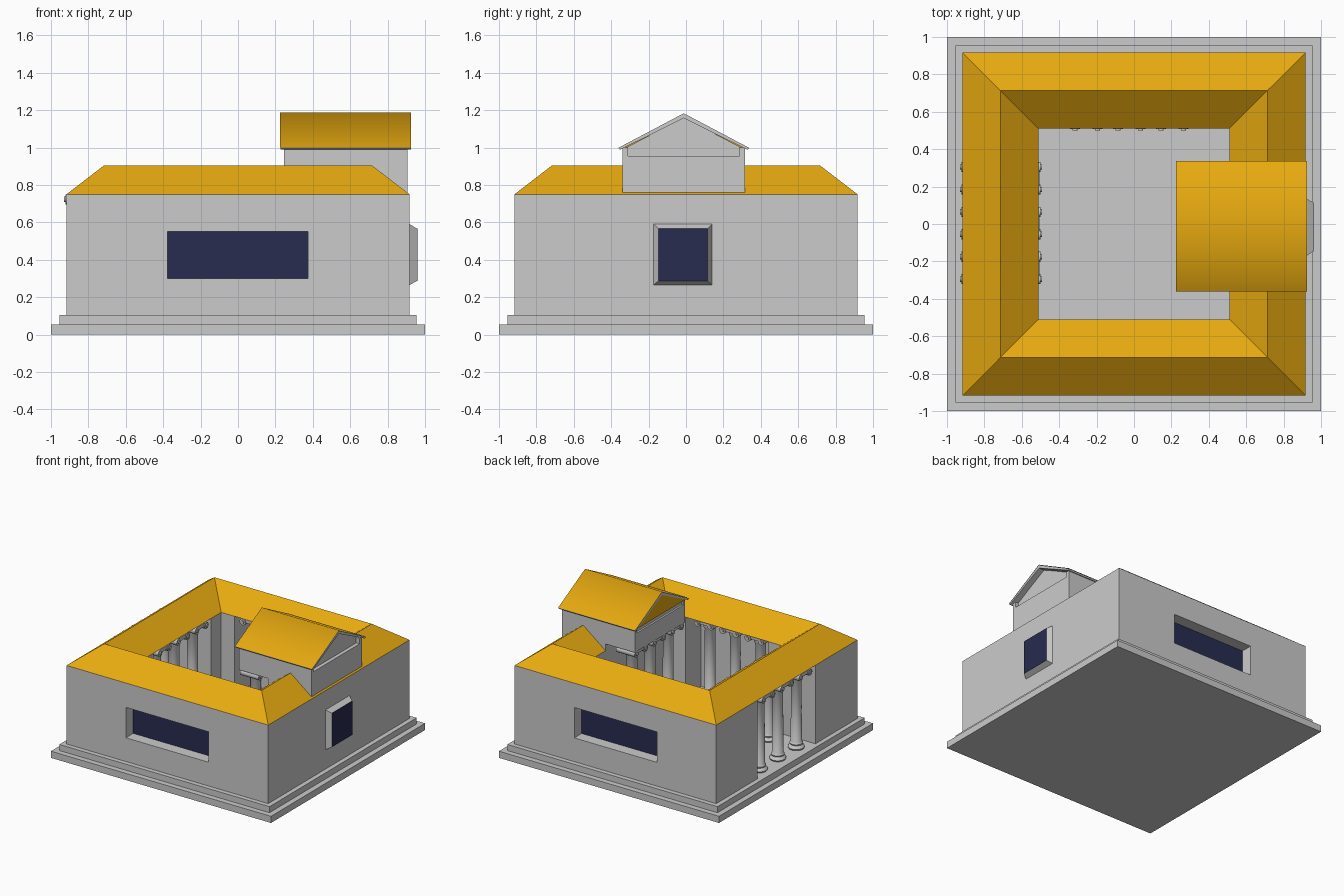
import bpy, bmesh, math
from mathutils import Matrix

if "Cube" in bpy.data.objects:
    bpy.data.objects.remove(bpy.data.objects["Cube"])


def material(name, rgb):
    m = bpy.data.materials.new(name)
    m.diffuse_color = (*rgb, 1)
    m.use_nodes = True
    m.node_tree.nodes["Principled BSDF"].inputs["Base Color"].default_value = m.diffuse_color
    return m


ORANGE = material("orange_tile", (0.80, 0.40, 0.005))
NAVY = material("dark_glass", (0.02, 0.025, 0.08))


def finish(name, bm, mat=None, smooth=False):
    if not smooth:
        bmesh.ops.recalc_face_normals(bm, faces=bm.faces)
    me = bpy.data.meshes.new(name)
    bm.to_mesh(me)
    bm.free()
    if mat:
        me.materials.append(mat)
    ob = bpy.data.objects.new(name, me)
    bpy.context.collection.objects.link(ob)
    return ob


def add_box(bm, x0, x1, y0, y1, z0, z1):
    m = Matrix.Translation(((x0 + x1) / 2, (y0 + y1) / 2, (z0 + z1) / 2))
    bmesh.ops.create_cube(bm, size=1, matrix=m @ Matrix.Diagonal((x1 - x0, y1 - y0, z1 - z0, 1)))


def box(name, *dims, mat=None):
    bm = bmesh.new()
    add_box(bm, *dims)
    return finish(name, bm, mat)


def prism(name, yz, x0, x1, mat=None):
    """Extrude a y/z outline along x."""
    bm = bmesh.new()
    a = [bm.verts.new((x0, y, z)) for y, z in yz]
    b = [bm.verts.new((x1, y, z)) for y, z in yz]
    bm.faces.new(a)
    bm.faces.new(b)
    for i in range(len(a)):
        j = (i + 1) % len(a)
        bm.faces.new((a[i], a[j], b[j], b[i]))
    return finish(name, bm, mat)


# Stepped base
box("base_lower", -1, 1, -1, 1, 0, 0.055)
box("base_upper", -0.955, 0.955, -0.955, 0.955, 0.055, 0.105)

# Wall ring with courtyard, gateway, colonnade recesses and window niches cut out
W, I, R, ZT = 0.917, 0.51, 0.715, 0.75
walls = box("walls", -W, W, -W, W, 0.105, ZT)
cuts = [
    (-I, I, -I, I, 0.05, 0.9),
    (-1.1, -0.4, -0.37, 0.38, 0.04, 0.91),
    (-0.39, 0.36, 0.4, 0.71, 0.03, 0.92),
    (-0.39, 0.36, -0.71, -0.4, 0.02, 0.93),
    (-0.377, 0.373, -1.1, -0.817, 0.30, 0.55),
    (-0.377, 0.373, 0.817, 1.1, 0.30, 0.55),
]
bpy.context.view_layer.objects.active = walls
for c in cuts:
    cutter = box("cutter", *c)
    cutter.hide_render = True
    mod = walls.modifiers.new("cut", 'BOOLEAN')
    mod.operation, mod.solver, mod.object = 'DIFFERENCE', 'EXACT', cutter
    bpy.ops.object.modifier_apply(modifier=mod.name)
    bpy.data.objects.remove(cutter)

# Long windows, front and back
box("front_window", -0.377, 0.373, -0.822, -0.815, 0.30, 0.55, mat=NAVY)
box("back_window", -0.377, 0.373, 0.815, 0.822, 0.30, 0.55, mat=NAVY)

# Projecting bevelled window on the right
bm = bmesh.new()
rings = []
for x, y0, y1, z0, z1 in ((0.91, -0.178, 0.143, 0.26, 0.595), (0.957, -0.148, 0.115, 0.287, 0.566)):
    rings.append([bm.verts.new((x, y, z)) for y, z in ((y0, z0), (y1, z0), (y1, z1), (y0, z1))])
for r in rings:
    bm.faces.new(r)
for i in range(4):
    j = (i + 1) % 4
    bm.faces.new((rings[0][i], rings[0][j], rings[1][j], rings[1][i]))
finish("side_window_frame", bm)
box("side_window_glass", 0.95, 0.9585, -0.148, 0.115, 0.287, 0.566, mat=NAVY)

# Ring roof: triangular section swept round the square
bm = bmesh.new()
loops = [[bm.verts.new((sx * r, sy * r, z)) for sx, sy in ((-1, -1), (1, -1), (1, 1), (-1, 1))]
         for r, z in ((W, ZT), (R, 0.905), (I, ZT))]
for k in range(3):
    a, b = loops[k], loops[(k + 1) % 3]
    for i in range(4):
        j = (i + 1) % 4
        bm.faces.new((a[i], a[j], b[j], b[i]))
finish("ring_roof", bm, ORANGE)

# Raised gabled hall over the right wing, reaching into the courtyard
YA, YB, YM = -0.34, 0.315, -0.012
box("hall_beam", 0.245, 0.905, YA, YB, 0.805, 0.955)
box("hall_body", 0.51, 0.905, YA, YB, 0.75, 0.81)
box("hall_eave_wall_front", 0.245, 0.905, YA, YA + 0.03, 0.95, 1.0)
box("hall_eave_wall_back", 0.245, 0.905, YB - 0.03, YB, 0.95, 1.0)
prism("hall_pediment", [(YA + 0.02, 0.95), (YB - 0.02, 0.95), (YB - 0.02, 1.0), (YM, 1.16), (YA + 0.02, 1.0)],
      0.26, 0.875)
EA, EB = -0.362, 0.338
prism("hall_roof_underside", [(EA, 0.998), (YM, 1.183), (EB, 0.998), (EB - 0.01, 0.988), (YM, 1.157),
                              (EA + 0.01, 0.988)], 0.227, 0.925)

# Tiled top sheet, smooth across the ridge
bm = bmesh.new()
rows = [[bm.verts.new((x, y, z)) for x in (0.225, 0.926)]
        for y, z in ((EA, 1.001), (YM, 1.186), (EB, 1.001))]
for a, b in zip(rows, rows[1:]):
    f = bm.faces.new((a[0], a[1], b[1], b[0]))
    f.smooth = True
finish("hall_roof_tiles", bm, ORANGE, smooth=True)
prism("hall_inner_gable", [(EA + 0.02, 1.0), (EB - 0.02, 1.0), (YM, 1.18)], 0.232, 0.262, ORANGE)


def column(name, x, y, top, turn=0):
    """Turned shaft with a scrolled capital; turn=0 runs the scrolls along x."""
    z0, h, n = 0.105, top - 0.105, 16
    profile = [(0, 0), (0.058, 0), (0.064, 0.012), (0.058, 0.026), (0.048, 0.034), (0.052, 0.046),
               (0.043, 0.06), (0.04, h - 0.085), (0.048, h - 0.07), (0.05, h - 0.05), (0.05, h - 0.02),
               (0, h - 0.02)]
    bm = bmesh.new()
    vs = [bm.verts.new((r, 0, z)) for r, z in profile]
    es = [bm.edges.new(p) for p in zip(vs, vs[1:])]
    bmesh.ops.spin(bm, geom=vs + es, cent=(0, 0, 0), axis=(0, 0, 1), angle=math.tau, steps=n,
                   use_merge=True)
    bmesh.ops.remove_doubles(bm, verts=bm.verts, dist=1e-5)
    # Capital slab and the two scrolls
    add_box(bm, -0.08, 0.08, -0.06, 0.06, h - 0.03, h)
    for s in (-1, 1):
        for rad, length in ((0.027, 0.17), (0.014, 0.186)):
            m = Matrix.Translation((0, s * 0.06, h - 0.027)) @ Matrix.Rotation(math.pi / 2, 4, 'Y')
            bmesh.ops.create_cone(bm, cap_ends=True, segments=n, radius1=rad, radius2=rad,
                                  depth=length, matrix=m)
    bmesh.ops.transform(bm, verts=bm.verts,
                        matrix=Matrix.Translation((x, y, z0)) @ Matrix.Rotation(turn, 4, 'Z'))
    ob = finish(name, bm)
    bpy.ops.object.select_all(action='DESELECT')
    ob.select_set(True)
    bpy.context.view_layer.objects.active = ob
    bpy.ops.object.shade_smooth_by_angle(angle=math.radians(35))


# Colonnades: gateway outer and inner rows, hall portico, back and front recesses
for i in (-1, 0, 1):
    y = 0.005 + 0.24 * i
    x = -0.025 + 0.23 * i
    column("gate_outer_column", -0.838, y, ZT)
    column("gate_inner_column", -0.585, y, ZT)
    column("portico_column", 0.335, YM + 0.235 * i, 0.807)
    column("back_column", x, 0.593, ZT, math.pi / 2)
    column("front_column", x, -0.605, ZT, math.pi / 2)
